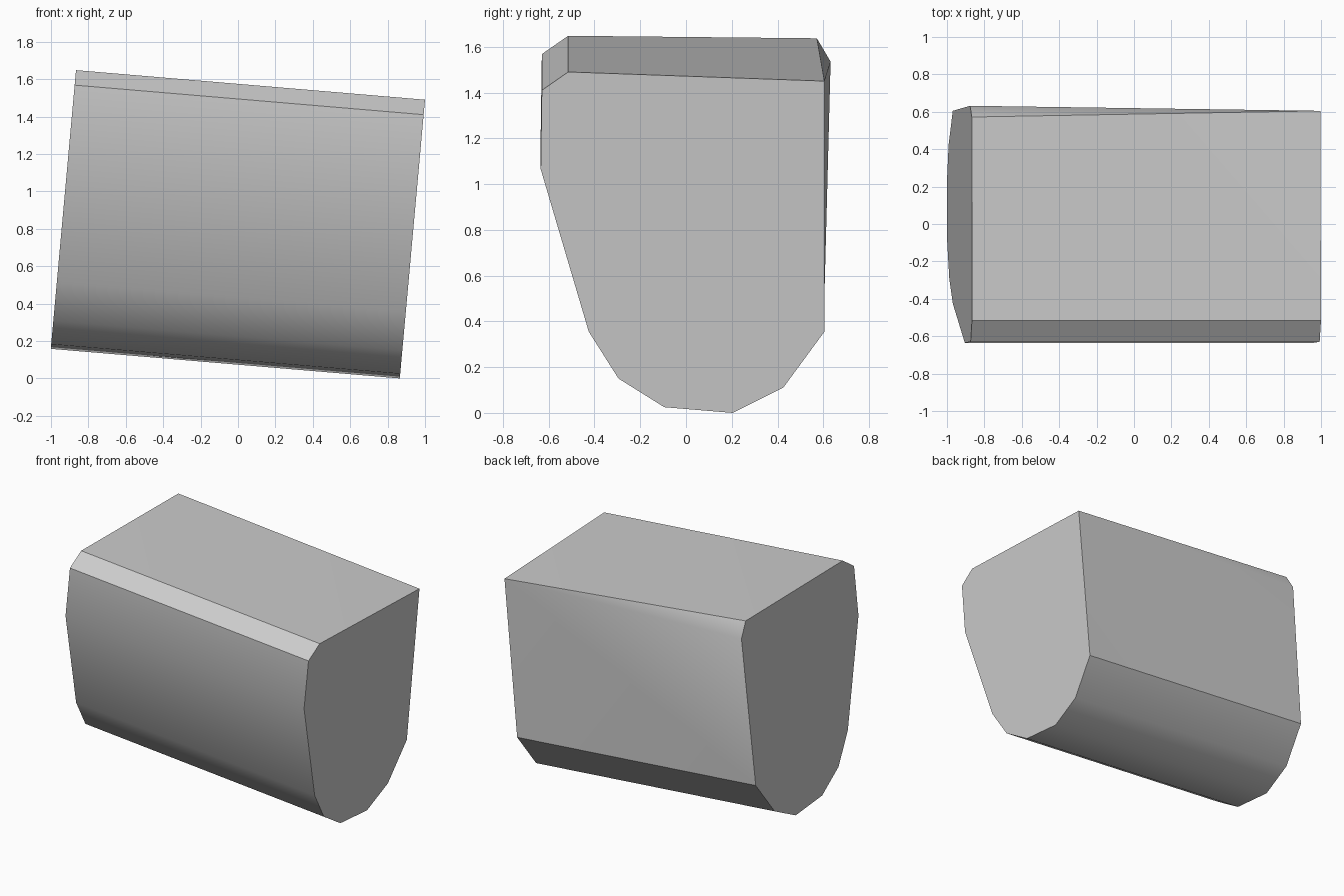
import bpy, bmesh, math
from mathutils import Vector

cube = bpy.data.objects.get("Cube")
if cube:
    bpy.data.objects.remove(cube, do_unlink=True)

# Flat grey colour
grey = bpy.data.materials.new("light_grey")
grey.use_nodes = True
colour = (0.6, 0.6, 0.6, 1)
grey.diffuse_color = colour
grey.node_tree.nodes["Principled BSDF"].inputs["Base Color"].default_value = colour

# Shared cross-section (y, z): from the top front edge down, around and up the back
profile = [(-0.515, 1.49), (-0.63, 1.41), (-0.635, 1.065), (-0.425, 0.355),
           (-0.295, 0.15), (-0.095, 0.025), (0.205, 0), (0.425, 0.11), (0.605, 0.355)]
LEAN = 0.0905                        # sideways lean of the end faces
SWEEP = Vector((-1.866, 0, 0.158))   # tilted long axis

bm = bmesh.new()


def section_vert(y, z):
    return bm.verts.new((0.865 + LEAN * z, y, z))


# Rings at both ends
near = [section_vert(y, z) for y, z in profile]
far = [bm.verts.new(v.co + SWEEP) for v in near]

# Back top corner: a point at one end, widening to a bevel at the other
near_tip = section_vert(0.605, 1.45)
bevel_low, bevel_high = [section_vert(y, z) for y, z in ((0.632, 1.377), (0.572, 1.479))]
for v in (bevel_low, bevel_high):
    v.co += SWEEP

# Long sides
for i in range(len(near) - 1):
    bm.faces.new((near[i], near[i + 1], far[i + 1], far[i]))

# Back, tapering bevel and top
bm.faces.new((near[-1], near_tip, far[-1]))
bm.faces.new((far[-1], near_tip, bevel_low))
bm.faces.new((bevel_low, near_tip, bevel_high))
bm.faces.new((near_tip, near[0], bevel_high))
bm.faces.new((bevel_high, near[0], far[0]))

# End caps
bm.faces.new(near + [near_tip])
bm.faces.new(far + [bevel_low, bevel_high])
bmesh.ops.recalc_face_normals(bm, faces=bm.faces)

mesh = bpy.data.meshes.new("rounded_block")
bm.to_mesh(mesh)
bm.free()
mesh.materials.append(grey)
block = bpy.data.objects.new("rounded_block", mesh)
bpy.context.collection.objects.link(block)

# Smooth belly, crisp ends and bevels
bpy.ops.object.select_all(action='DESELECT')
block.select_set(True)
bpy.context.view_layer.objects.active = block
bpy.ops.object.shade_smooth_by_angle(angle=math.radians(32))
